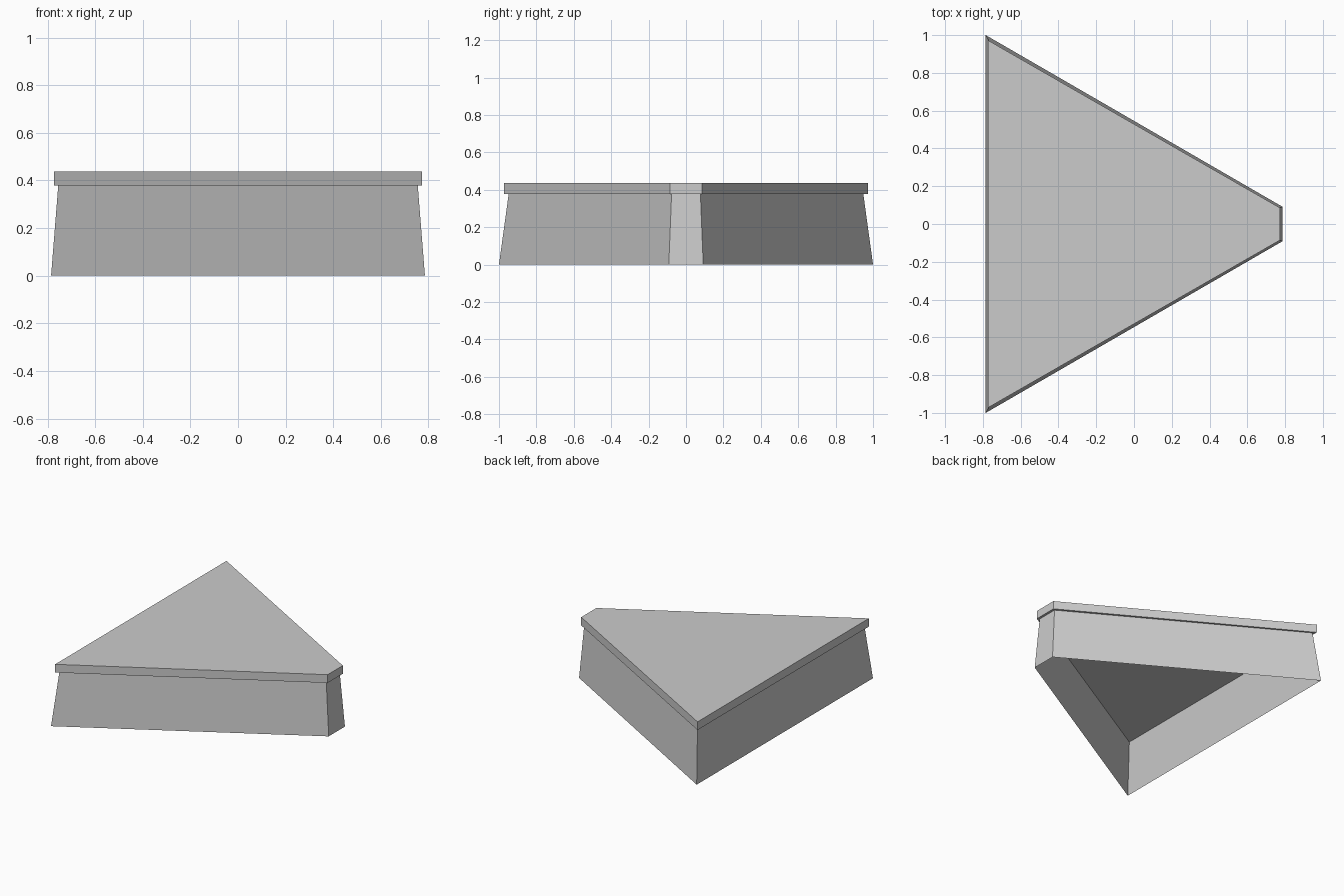
import bpy, bmesh

if "Cube" in bpy.data.objects:
    bpy.data.objects.remove(bpy.data.objects["Cube"])


def outline(half_x, wide_y, narrow_y):
    # Trapezoid plan, counter-clockwise seen from above
    return [(-half_x, -wide_y), (half_x, -narrow_y),
            (half_x, narrow_y), (-half_x, wide_y)]


def loft(name, low, z0, high, z1, capped):
    bm = bmesh.new()
    a = [bm.verts.new((x, y, z0)) for x, y in low]
    b = [bm.verts.new((x, y, z1)) for x, y in high]
    n = len(a)
    for i in range(n):
        j = (i + 1) % n
        bm.faces.new((a[i], a[j], b[j], b[i]))
    if capped:
        bm.faces.new(a[::-1])
        bm.faces.new(b)
    mesh = bpy.data.meshes.new(name)
    bm.to_mesh(mesh)
    bm.free()
    obj = bpy.data.objects.new(name, mesh)
    bpy.context.collection.objects.link(obj)
    return obj


# Tapered thin-walled skirt, open underneath
loft("skirt", outline(0.785, 1.0, 0.092), 0.0,
     outline(0.755, 0.948, 0.077), 0.378, False)

# Solid slab overhanging the skirt
lid = outline(0.772, 0.972, 0.086)
loft("top_slab", lid, 0.378, lid, 0.437, True)
